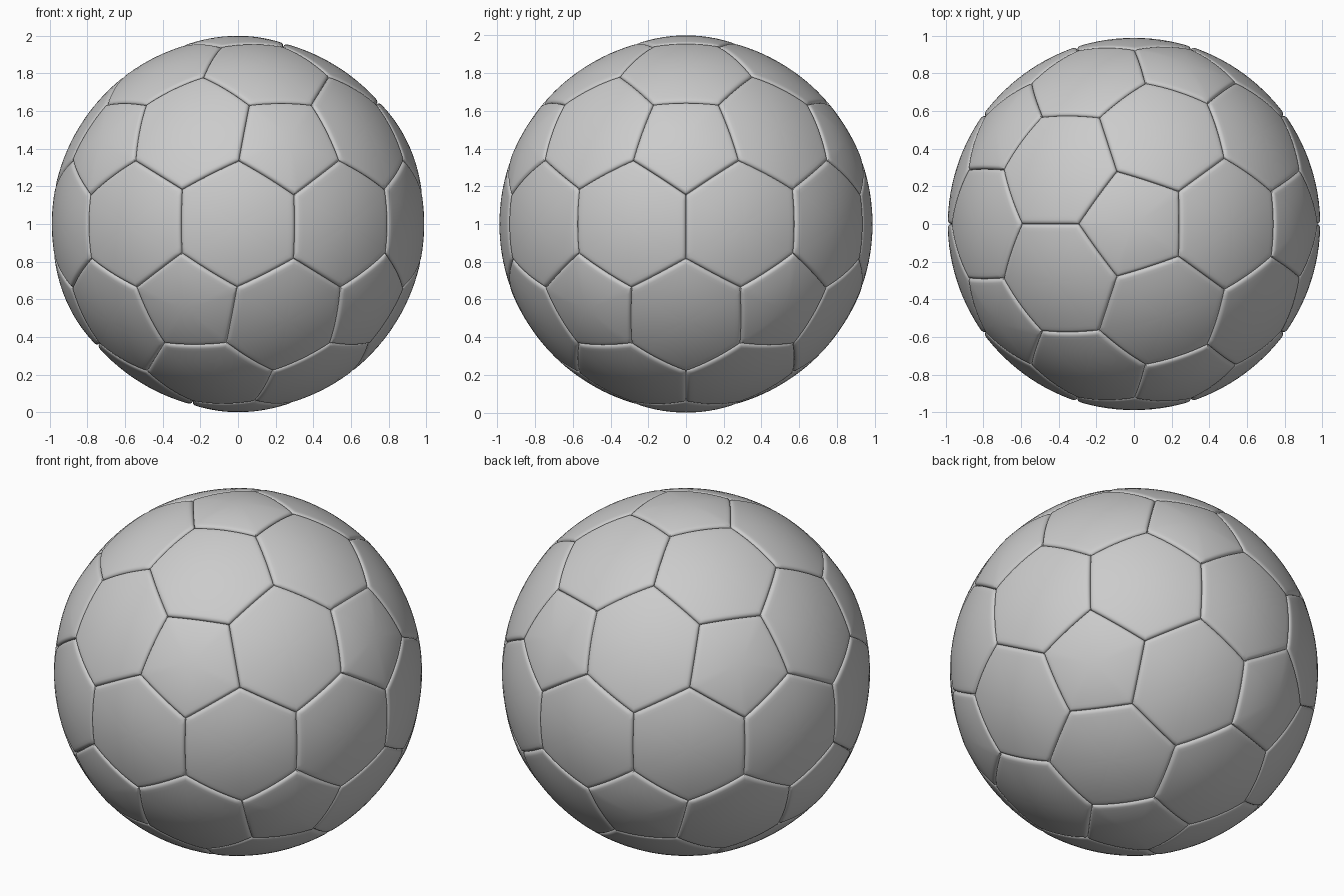
import bpy, bmesh, math
from mathutils import Vector

if "Cube" in bpy.data.objects:
    bpy.data.objects.remove(bpy.data.objects["Cube"])

SEAM_R = 0.972      # bottom of the stitched groove
LIP_R = 0.990       # panel radius beside the groove
CENTER_R = {5: 1.0, 6: 0.989}
LEVELS = [0.15, 0.3, 0.45, 0.6, 0.75, 0.86, 0.92, 0.945, 0.965, 0.98, 0.992, 1.0]
STEPS = 12          # divisions along each panel side

mat = bpy.data.materials.new("light grey")
mat.diffuse_color = (0.6, 0.6, 0.6, 1)
mat.use_nodes = True
mat.node_tree.nodes["Principled BSDF"].inputs["Base Color"].default_value = mat.diffuse_color

# Panel layout: one panel round each vertex of a subdivided icosahedron
src = bmesh.new()
bmesh.ops.create_icosphere(src, subdivisions=2, radius=1.0)


def corners_of(v):
    n = v.co.normalized()
    u = n.orthogonal().normalized()
    w = n.cross(u)
    pts = [f.calc_center_median().normalized() for f in v.link_faces]
    return n, sorted(pts, key=lambda p: math.atan2(p.dot(w), p.dot(u)))


def radius(t, sides):
    # gentle dome with a rounded drop into the seam
    r = CENTER_R[sides] + (LIP_R - CENTER_R[sides]) * t ** 2
    edge = max(0.0, (t - 0.92) / 0.08)
    return r - (LIP_R - SEAM_R) * (1 - math.sqrt(max(0.0, 1 - edge ** 2)))


def add_panel(bm, n, pts):
    sides = len(pts)
    rim = [pts[i].slerp(pts[(i + 1) % sides], k / STEPS)
           for i in range(sides) for k in range(STEPS)]
    centre = bm.verts.new(n * CENTER_R[sides])
    rings = [[bm.verts.new(n.lerp(p, t).normalized() * radius(t, sides)) for p in rim]
             for t in LEVELS]
    m = len(rim)
    for i in range(m):
        j = (i + 1) % m
        bm.faces.new((centre, rings[0][i], rings[0][j]))
        for a, b in zip(rings, rings[1:]):
            bm.faces.new((a[i], b[i], b[j], a[j]))


# Five-sided and six-sided panels
for sides, name in ((5, "pentagon_panels"), (6, "hexagon_panels")):
    bm = bmesh.new()
    for v in src.verts:
        n, pts = corners_of(v)
        if len(pts) == sides:
            add_panel(bm, n, pts)
    bmesh.ops.remove_doubles(bm, verts=bm.verts, dist=1e-5)
    bmesh.ops.translate(bm, verts=bm.verts, vec=(0, 0, 1))
    for f in bm.faces:
        f.smooth = True
    # keep the seam creases crisp
    for e in bm.edges:
        if len(e.link_faces) == 2 and e.calc_face_angle(0) > math.radians(40):
            e.smooth = False
    me = bpy.data.meshes.new(name)
    bm.to_mesh(me)
    bm.free()
    me.materials.append(mat)
    bpy.context.collection.objects.link(bpy.data.objects.new(name, me))
src.free()
